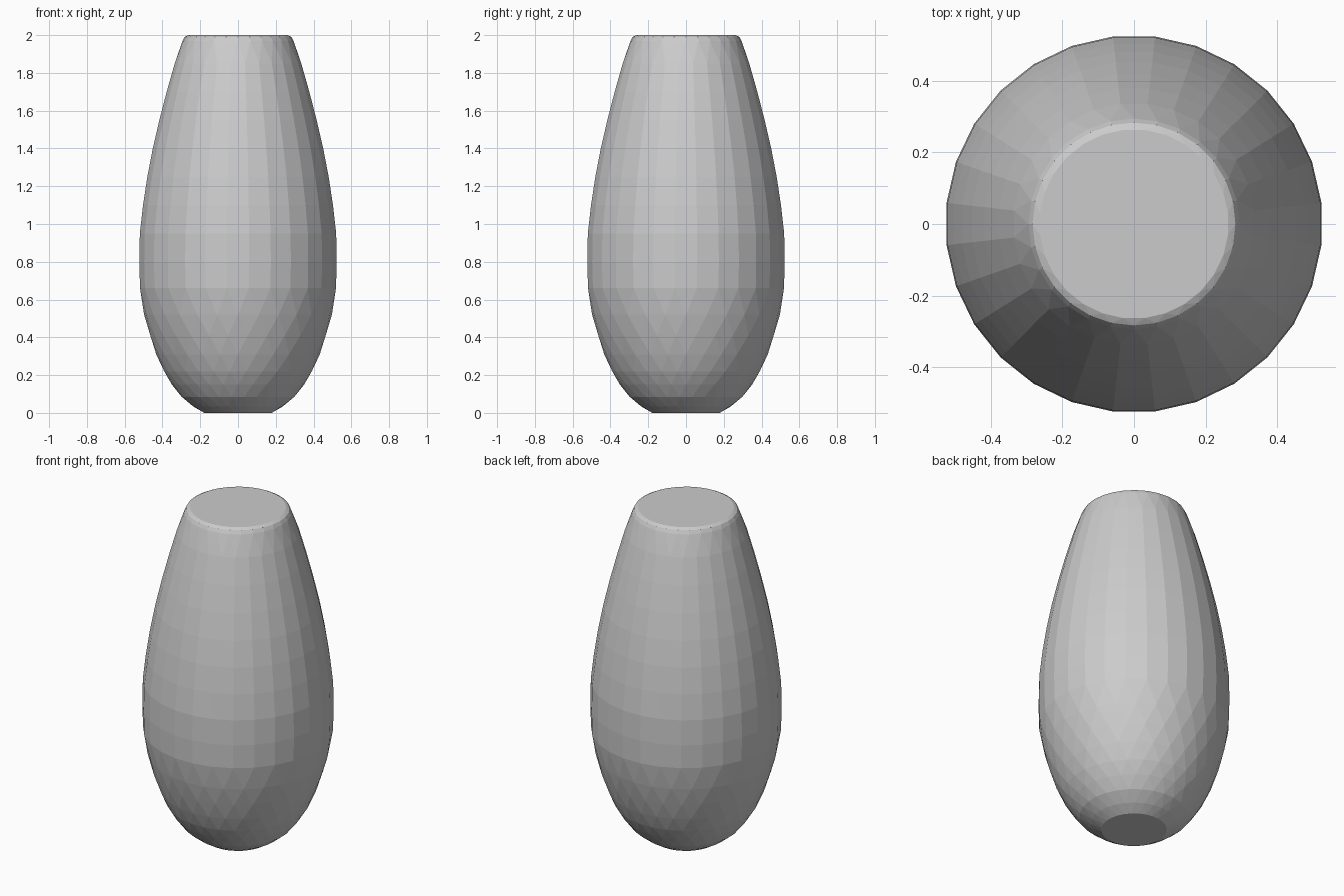
import bpy, bmesh
from math import cos, sin, pi, radians

if "Cube" in bpy.data.objects:
    bpy.data.objects.remove(bpy.data.objects["Cube"])

SIDES = 28
# Profile rings: height, radius, stagger (fraction of one side)
RINGS = [
    (0.00, 0.180, 0.5), (0.035, 0.238, 0.0), (0.085, 0.300, 0.5),
    (0.15, 0.350, 0.0), (0.22, 0.393, 0.5), (0.31, 0.433, 0.0),
    (0.41, 0.467, 0.5), (0.52, 0.497, 0.0), (0.66, 0.522, 0.5),
    (0.80, 0.526, 0.5), (0.95, 0.523, 0.5), (1.10, 0.506, 0.5),
    (1.25, 0.483, 0.5), (1.40, 0.454, 0.5), (1.55, 0.419, 0.5),
    (1.70, 0.380, 0.5), (1.85, 0.337, 0.5), (1.97, 0.294, 0.0),
    (1.99, 0.283, 0.0), (2.00, 0.264, 0.5),
]

# Faceted solid vase body, wrapped around staggered rings
bm = bmesh.new()
for z, r, shift in RINGS:
    for i in range(SIDES):
        a = 2 * pi * (i + shift) / SIDES
        bm.verts.new((r * cos(a), r * sin(a), z))
hull = bmesh.ops.convex_hull(bm, input=bm.verts[:])
unused = {g for g in hull["geom_interior"] + hull["geom_unused"]
          if isinstance(g, bmesh.types.BMVert)}
bmesh.ops.delete(bm, geom=list(unused), context="VERTS")

# Merge flat triangles into clean facets and caps
bmesh.ops.dissolve_limit(bm, angle_limit=radians(0.5),
                         verts=bm.verts[:], edges=bm.edges[:])
bmesh.ops.recalc_face_normals(bm, faces=bm.faces[:])

mesh = bpy.data.meshes.new("vase_body")
bm.to_mesh(mesh)
bm.free()
body = bpy.data.objects.new("vase_body", mesh)
bpy.context.collection.objects.link(body)
